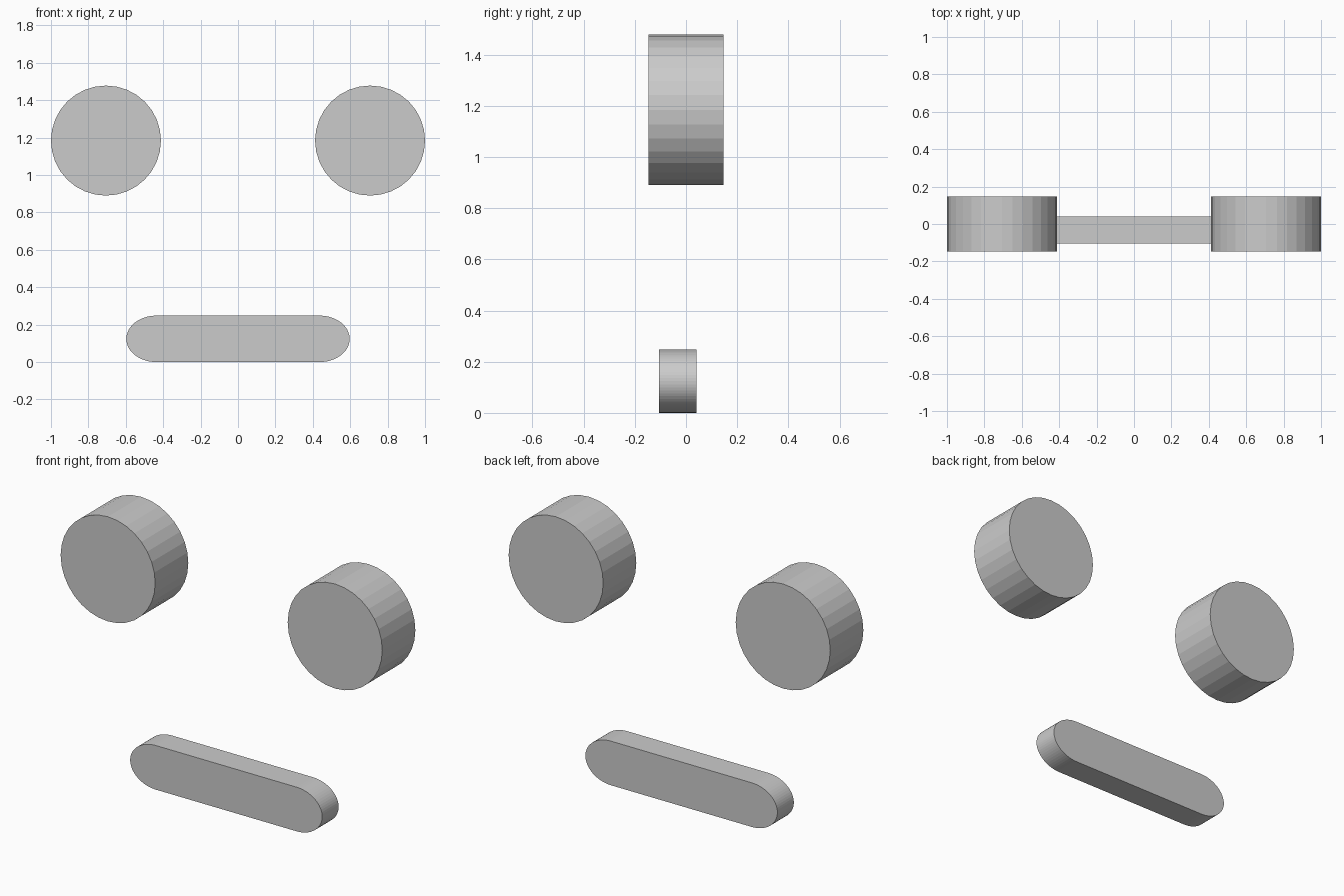
import bpy, bmesh
from math import sin, cos, pi

if "Cube" in bpy.data.objects:
    bpy.data.objects.remove(bpy.data.objects["Cube"])


def extrude_outline(name, points, y0, y1):
    """Solid made from an outline in the xz plane, running from y0 to y1."""
    bm = bmesh.new()
    face = bm.faces.new([bm.verts.new((x, y0, z)) for x, z in points])
    ext = bmesh.ops.extrude_face_region(bm, geom=[face])
    verts = [v for v in ext["geom"] if isinstance(v, bmesh.types.BMVert)]
    bmesh.ops.translate(bm, verts=verts, vec=(0, y1 - y0, 0))
    if not face.is_valid or len(bm.faces) < len(points) + 2:
        bm.faces.new([v for v in bm.verts if v not in verts])
    bmesh.ops.recalc_face_normals(bm, faces=bm.faces)
    mesh = bpy.data.meshes.new(name)
    bm.to_mesh(mesh)
    bm.free()
    obj = bpy.data.objects.new(name, mesh)
    bpy.context.collection.objects.link(obj)
    return obj


# Eyes: two short 32-sided cylinders facing front
for name, side in (("left_eye", -1), ("right_eye", 1)):
    bpy.ops.mesh.primitive_cylinder_add(
        vertices=32, radius=0.294, depth=0.294,
        location=(side * 0.706, 0, 1.184), rotation=(pi / 2, 0, 0))
    bpy.context.object.name = name

# Mouth: flat bar with elliptical ends
half_straight, end_x, half_h, steps = 0.437, 0.16, 0.124, 32
outline = []
for side in (1, -1):
    for i in range(steps + 1):
        a = -pi / 2 + pi * i / steps
        outline.append((side * (half_straight + end_x * cos(a)),
                        half_h + side * half_h * sin(a)))
extrude_outline("mouth", outline, -0.105, 0.041)
